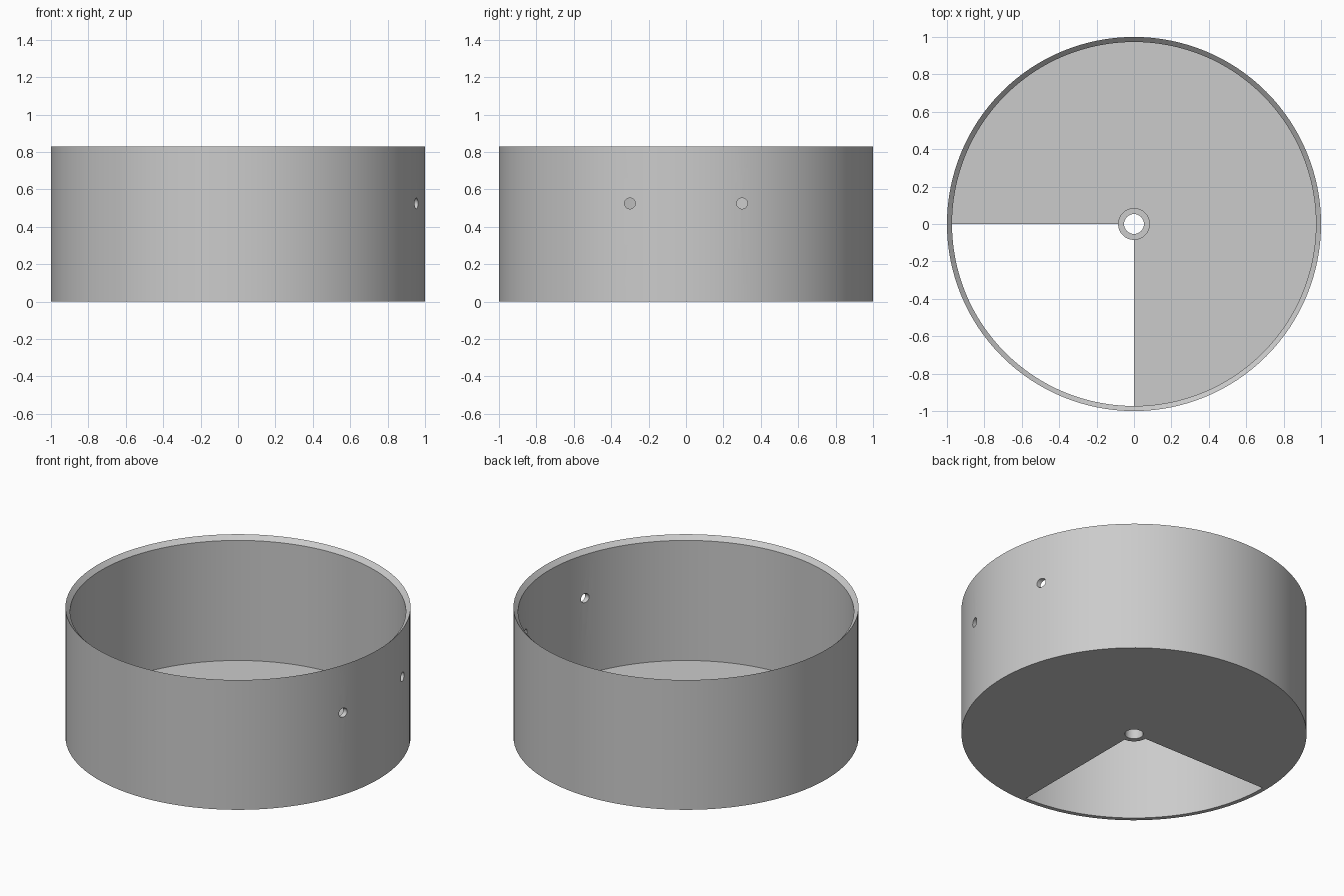
import bpy
import bmesh
import math
from mathutils import Matrix

SEGMENTS = 128
HEIGHT, OUTER, INNER = 0.83, 1.0, 0.973
FLOOR, HUB_TOP, HUB, BORE = 0.035, 0.08, 0.085, 0.053

if "Cube" in bpy.data.objects:
    bpy.data.objects.remove(bpy.data.objects["Cube"])

grey = bpy.data.materials.new("plain grey")
grey.use_nodes = True
colour = (0.6, 0.6, 0.6, 1)
grey.diffuse_color = colour
grey.node_tree.nodes["Principled BSDF"].inputs["Base Color"].default_value = colour


def add_object(name, bm):
    bmesh.ops.recalc_face_normals(bm, faces=bm.faces)
    mesh = bpy.data.meshes.new(name)
    bm.to_mesh(mesh)
    bm.free()
    mesh.materials.append(grey)
    obj = bpy.data.objects.new(name, mesh)
    bpy.context.collection.objects.link(obj)
    return obj


def lathe(profile):
    """Turn a closed radius/height profile around the z axis."""
    bm = bmesh.new()
    rings = []
    for i in range(SEGMENTS):
        a = math.tau * i / SEGMENTS
        rings.append([bm.verts.new((r * math.cos(a), r * math.sin(a), z)) for r, z in profile])
    for i, ring in enumerate(rings):
        following = rings[(i + 1) % SEGMENTS]
        for j in range(len(profile)):
            k = (j + 1) % len(profile)
            bm.faces.new((ring[j], following[j], following[k], ring[k]))
    return bm


# Round tray: wall with inward chamfered rim, floor and raised centre hub
bm = lathe([(BORE, 0), (HUB, 0), (INNER, 0), (OUTER, 0), (OUTER, HEIGHT),
            (INNER, HEIGHT - (OUTER - INNER)), (INNER, FLOOR), (HUB, FLOOR),
            (HUB, HUB_TOP), (BORE, HUB_TOP)])
bm.normal_update()


# Quarter opening in the floor, closed by walls around its edge
def in_opening(face):
    c = face.calc_center_median()
    return (abs(face.normal.z) > 0.99 and c.x < 0 and c.y < 0
            and c.z < FLOOR + 0.01 and HUB < math.hypot(c.x, c.y) < INNER)


bmesh.ops.delete(bm, geom=[f for f in bm.faces if in_opening(f)], context="FACES")
bmesh.ops.delete(bm, geom=[e for e in bm.edges if not e.link_faces], context="EDGES")
# The wall and hub sides already join the floor levels, so bridge both loops
bmesh.ops.bridge_loops(bm, edges=[e for e in bm.edges if e.is_boundary])
tray = add_object("tray", bm)

# Two small holes through the side wall
bpy.context.view_layer.objects.active = tray
tray.select_set(True)
for side in (-1, 1):
    cut = bmesh.new()
    place = Matrix.Translation((0.95, 0.3 * side, 0.525)) @ Matrix.Rotation(math.pi / 2, 4, "Y")
    bmesh.ops.create_cone(cut, cap_ends=True, segments=32, radius1=0.029, radius2=0.029,
                          depth=0.3, matrix=place)
    cutter = add_object("hole_cutter", cut)
    cutter.hide_render = True
    mod = tray.modifiers.new("side hole", "BOOLEAN")
    mod.operation, mod.solver, mod.object = "DIFFERENCE", "EXACT", cutter
    bpy.ops.object.modifier_apply(modifier=mod.name)
    bpy.data.objects.remove(cutter)

bpy.ops.object.shade_smooth_by_angle(angle=math.radians(30))
